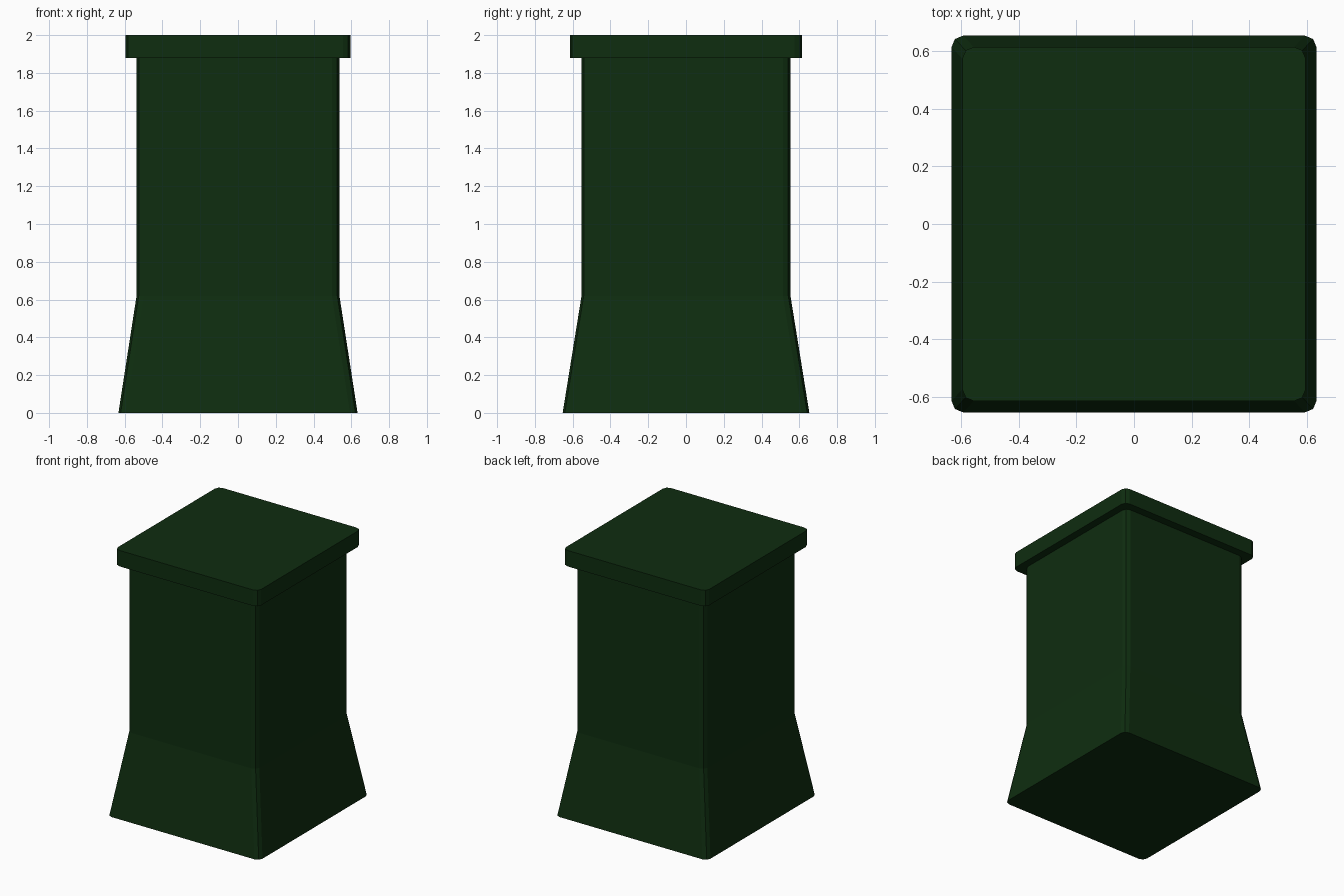
import bpy
import bmesh
from math import cos, sin, pi

cube = bpy.data.objects.get("Cube")
if cube:
    bpy.data.objects.remove(cube, do_unlink=True)

# Single dark green paint
COLOUR = (0.0045, 0.026, 0.005, 1)
green = bpy.data.materials.new("dark_green")
green.use_nodes = True
green.diffuse_color = COLOUR
green.node_tree.nodes["Principled BSDF"].inputs["Base Color"].default_value = COLOUR

STEPS = 2  # facets per rounded corner


def rounded_ring(bm, half_x, half_y, z, radius):
    """Rectangle outline with rounded corners, counter-clockwise."""
    ring = []
    for i, (sx, sy) in enumerate([(1, 1), (-1, 1), (-1, -1), (1, -1)]):
        for k in range(STEPS + 1):
            a = (i + k / STEPS) * pi / 2
            ring.append(bm.verts.new((sx * (half_x - radius) + radius * cos(a),
                                      sy * (half_y - radius) + radius * sin(a), z)))
    return ring


def loft(name, sections, radius=0.04):
    """Closed solid through (half_x, half_y, z) sections, bottom to top."""
    bm = bmesh.new()
    rings = [rounded_ring(bm, *s, radius) for s in sections]
    bm.faces.new(rings[0][::-1])
    bm.faces.new(rings[-1])
    for low, high in zip(rings, rings[1:]):
        for i in range(len(low)):
            j = (i + 1) % len(low)
            bm.faces.new((low[i], low[j], high[j], high[i]))
    mesh = bpy.data.meshes.new(name)
    bm.to_mesh(mesh)
    bm.free()
    mesh.materials.append(green)
    obj = bpy.data.objects.new(name, mesh)
    bpy.context.collection.objects.link(obj)
    return obj


# Flared foot running into the straight shaft
loft("pedestal_body", [(0.633, 0.653, 0), (0.537, 0.553, 0.62), (0.537, 0.553, 1.88)])

# Overhanging top slab
loft("top_slab", [(0.595, 0.614, 1.88), (0.595, 0.614, 2.0)])
